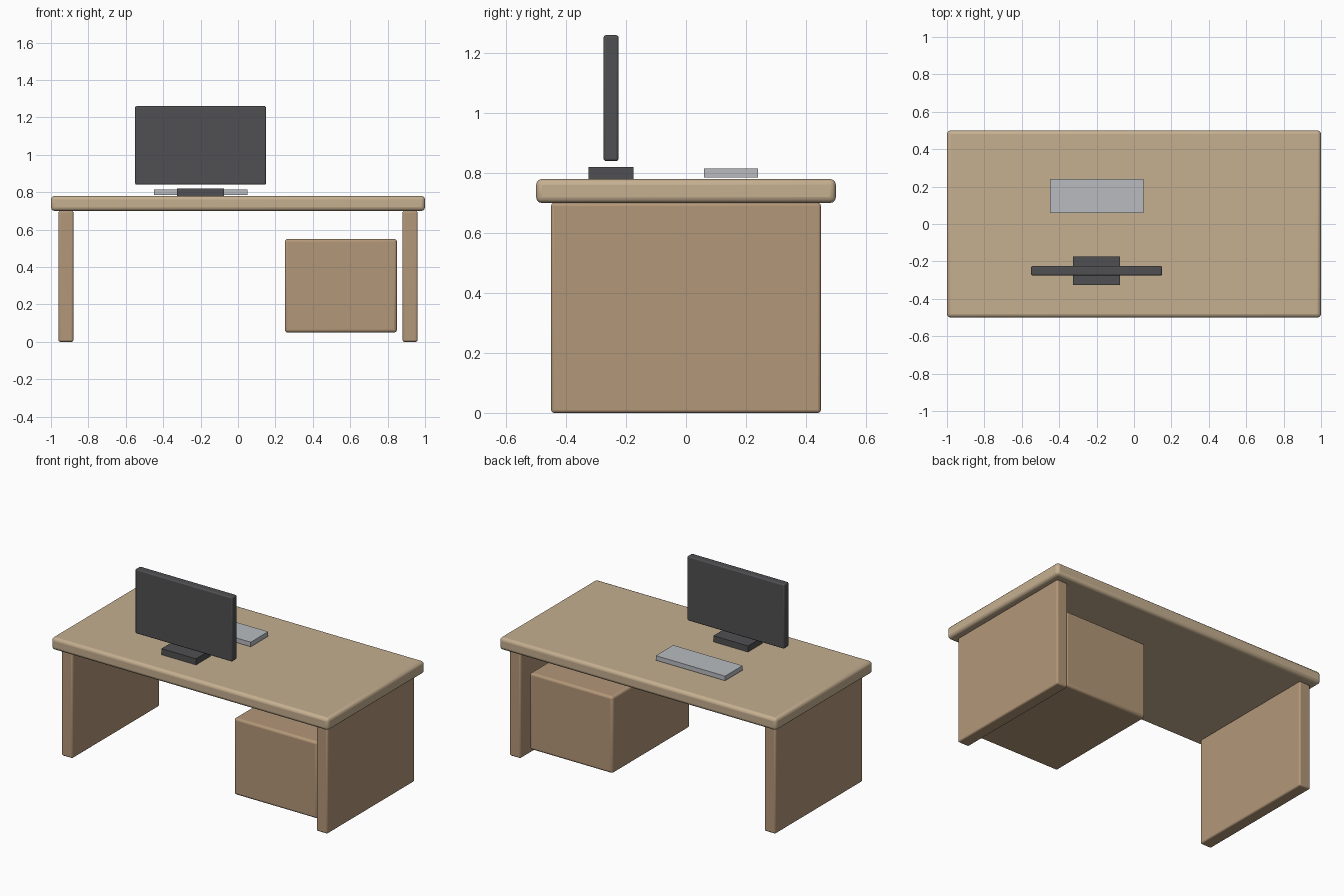
import bpy

if "Cube" in bpy.data.objects:
    bpy.data.objects.remove(bpy.data.objects["Cube"])


def material(name, rgb):
    mat = bpy.data.materials.new(name)
    mat.diffuse_color = (*rgb, 1.0)
    mat.use_nodes = True
    mat.node_tree.nodes["Principled BSDF"].inputs["Base Color"].default_value = mat.diffuse_color
    return mat


def box(name, center, size, mat, bevel=0.0):
    bpy.ops.mesh.primitive_cube_add(size=1, location=center)
    ob = bpy.context.object
    ob.name = name
    ob.scale = size
    bpy.ops.object.transform_apply(location=False, rotation=False, scale=True)
    ob.data.materials.append(mat)
    if bevel:
        mod = ob.modifiers.new("rounded_edges", 'BEVEL')
        mod.width = bevel
        mod.segments = 3
        bpy.ops.object.shade_smooth_by_angle()
    return ob


light_wood = material("light_wood", (0.56, 0.43, 0.28))
wood = material("wood", (0.45, 0.31, 0.19))
dark = material("dark_plastic", (0.08, 0.08, 0.085))
grey = material("grey_plastic", (0.48, 0.50, 0.53))

# Desk: top and two slab legs
box("desk_top", (0, 0, 0.74), (2, 1, 0.08), light_wood, 0.02)
for side, name in ((-1, "left_leg"), (1, "right_leg")):
    box(name, (side * 0.92, 0, 0.35), (0.08, 0.9, 0.7), wood, 0.01)

# Drawer cabinet between the legs
box("drawer_cabinet", (0.55, 0, 0.30), (0.6, 0.8, 0.5), wood, 0.015)

# Monitor, its base, and the keyboard
box("monitor_screen", (-0.2, -0.25, 1.05), (0.7, 0.05, 0.42), dark, 0.008)
box("monitor_base", (-0.2, -0.25, 0.80), (0.25, 0.15, 0.04), dark)
box("keyboard", (-0.2, 0.15, 0.80), (0.5, 0.18, 0.03), grey)
